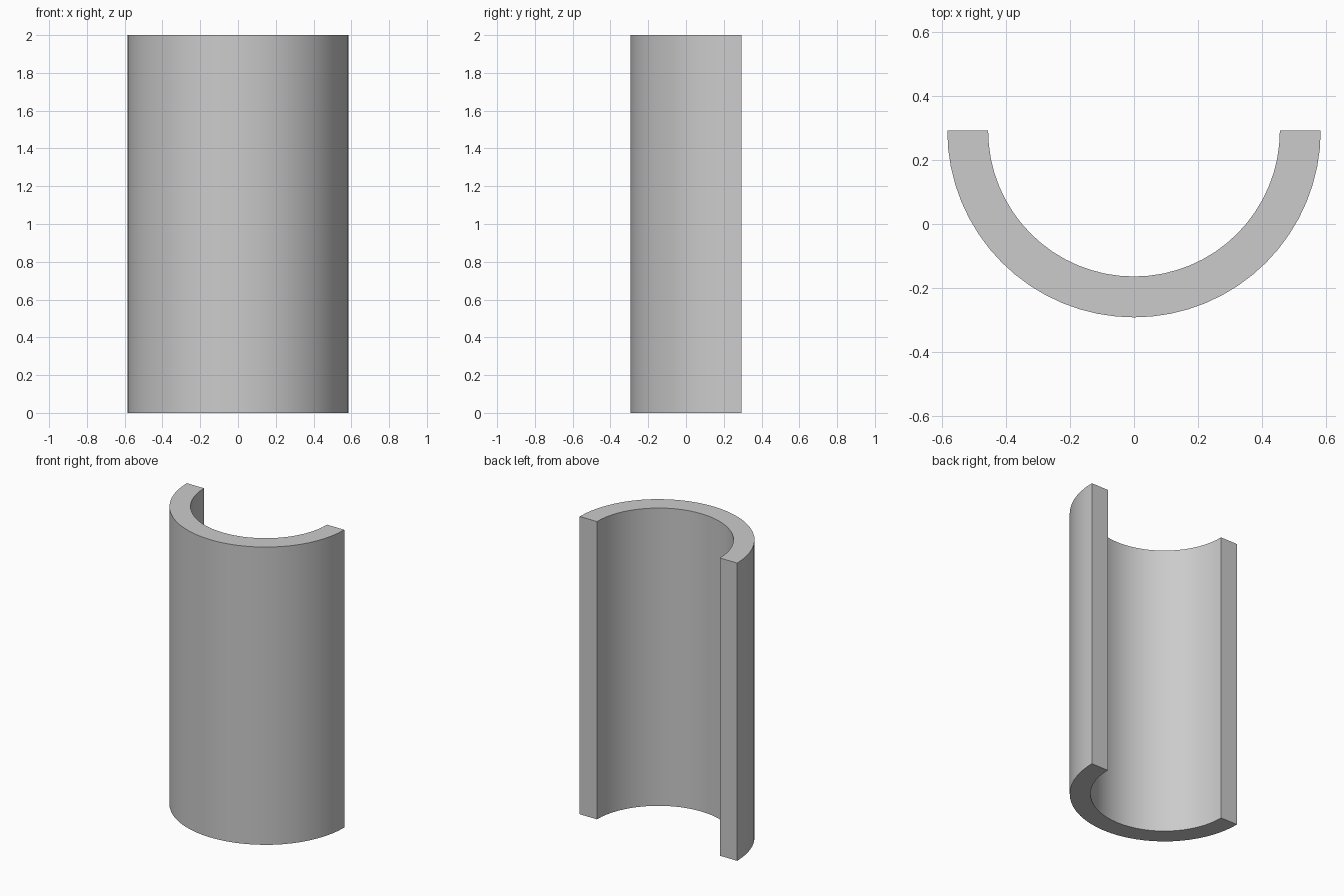
import bpy, bmesh
from math import pi, sin, cos, radians

if "Cube" in bpy.data.objects:
    bpy.data.objects.remove(bpy.data.objects["Cube"])

OUTER, INNER, HEIGHT, SEGMENTS = 0.585, 0.457, 2.0, 32
CENTRE_Y = OUTER / 2


def arc(bm, radius):
    """Half circle bulging towards the front, from +x round to -x."""
    return [bm.verts.new((radius * cos(pi * i / SEGMENTS),
                          CENTRE_Y - radius * sin(pi * i / SEGMENTS), 0))
            for i in range(SEGMENTS + 1)]


# Half-ring cross-section as a strip of quads
bm = bmesh.new()
outer, inner = arc(bm, OUTER), arc(bm, INNER)
for i in range(SEGMENTS):
    bm.faces.new((outer[i], outer[i + 1], inner[i + 1], inner[i]))

# Extrude upwards into a solid half pipe
result = bmesh.ops.extrude_face_region(bm, geom=bm.faces[:], use_keep_orig=True)
top = [g for g in result["geom"] if isinstance(g, bmesh.types.BMVert)]
bmesh.ops.translate(bm, verts=top, vec=(0, 0, HEIGHT))
bmesh.ops.recalc_face_normals(bm, faces=bm.faces[:])

mesh = bpy.data.meshes.new("half_pipe")
bm.to_mesh(mesh)
bm.free()
half_pipe = bpy.data.objects.new("half_pipe", mesh)
bpy.context.collection.objects.link(half_pipe)

# Smooth curved walls, crisp rims and cut faces
bpy.context.view_layer.objects.active = half_pipe
half_pipe.select_set(True)
bpy.ops.object.shade_smooth_by_angle(angle=radians(30))
